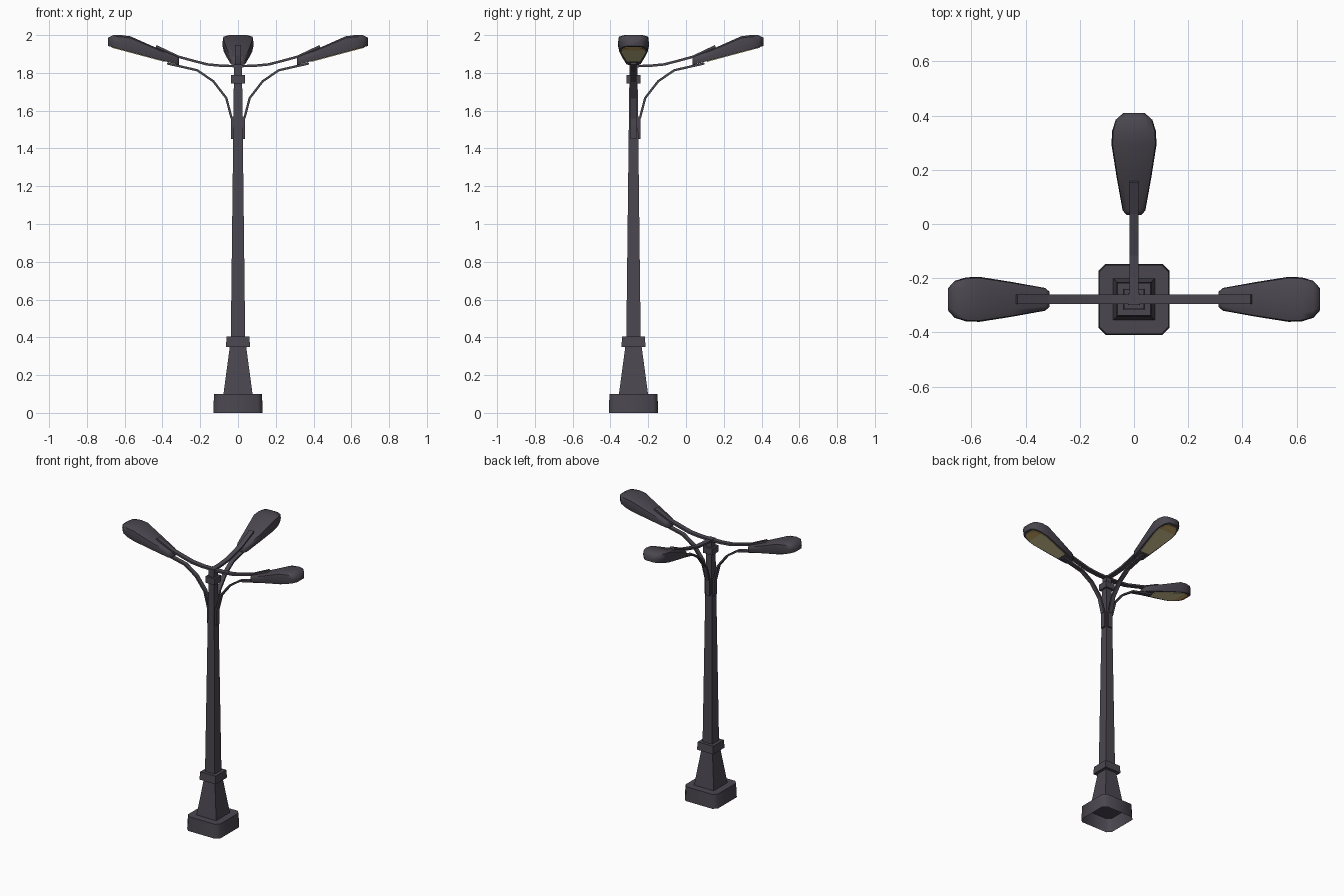
import bpy, bmesh, math
from mathutils import Vector, Matrix

if "Cube" in bpy.data.objects:
    bpy.data.objects.remove(bpy.data.objects["Cube"])

POLE_Y = -0.278


def material(name, rgb):
    m = bpy.data.materials.new(name)
    m.diffuse_color = (*rgb, 1)
    m.use_nodes = True
    m.node_tree.nodes["Principled BSDF"].inputs["Base Color"].default_value = m.diffuse_color
    return m


METAL = material("dark_metal", (0.070, 0.062, 0.079))
GLASS = material("lamp_glass", (0.60, 0.53, 0.28))
AMBER = material("amber_glass", (0.58, 0.38, 0.13))


def loft(name, rings, mat, angle=0, caps=(True, True), smooth=None):
    """Skin a list of equal-length point rings, then turn about the pole axis."""
    bm = bmesh.new()
    loops = [[bm.verts.new(p) for p in r] for r in rings]
    n = len(loops[0])
    for a, b in zip(loops, loops[1:]):
        for i in range(n):
            j = (i + 1) % n
            bm.faces.new((a[i], a[j], b[j], b[i]))
    if caps[0]:
        bm.faces.new(loops[0][::-1])
    if caps[1]:
        bm.faces.new(loops[-1])
    bmesh.ops.recalc_face_normals(bm, faces=bm.faces)
    bm.transform(Matrix.Translation((0, POLE_Y, 0)) @ Matrix.Rotation(math.radians(angle), 4, 'Z'))
    me = bpy.data.meshes.new(name)
    bm.to_mesh(me)
    bm.free()
    me.materials.append(mat)
    ob = bpy.data.objects.new(name, me)
    bpy.context.collection.objects.link(ob)
    if smooth:
        bpy.ops.object.select_all(action='DESELECT')
        bpy.context.view_layer.objects.active = ob
        ob.select_set(True)
        bpy.ops.object.shade_smooth_by_angle(angle=math.radians(smooth))
    return ob


def square(h, z):
    return [(-h, -h, z), (h, -h, z), (h, h, z), (-h, h, z)]


def cut_square(h, c, z):
    k = h - c
    return [(-k, -h, z), (k, -h, z), (h, -k, z), (h, k, z),
            (k, h, z), (-k, h, z), (-h, k, z), (-h, -k, z)]


# Pole, bottom to top (the base is hollow underneath)
loft("base", [cut_square(0.131, 0.026, 0), cut_square(0.127, 0.025, 0.10)], METAL,
     caps=(False, True), smooth=60)
loft("plinth", [square(0.077, 0.10), square(0.042, 0.36)], METAL, caps=(False, True))
loft("lower_collar", [square(0.064, 0.35), square(0.060, 0.405)], METAL)
loft("pole", [square(0.038, 0.40), square(0.021, 1.845)], METAL)
loft("upper_collar", [square(0.036, 1.745), square(0.036, 1.79)], METAL)


def strip(name, path, width, thick, angle):
    """Flat bar of given width following a path in the x-z plane."""
    pts = [Vector((x, 0, z)) for x, z in path]
    rings = []
    for i, p in enumerate(pts):
        t = (pts[min(i + 1, len(pts) - 1)] - pts[max(i - 1, 0)]).normalized()
        nrm = Vector((-t.z, 0, t.x)) * thick / 2
        w = Vector((0, width / 2, 0))
        rings.append([p - nrm - w, p - nrm + w, p + nrm + w, p + nrm - w])
    loft(name, rings, METAL, angle)


# Lamp head: outline (distance, half width, height) on a sloping underside
HEAD = [(0.312, 0.028, 0.040), (0.328, 0.042, 0.043), (0.45, 0.064, 0.062),
        (0.57, 0.083, 0.083), (0.62, 0.081, 0.076), (0.662, 0.068, 0.064),
        (0.687, 0.040, 0.044)]
PANE = [(0.39, 0.036), (0.57, 0.066), (0.615, 0.064)]
TIP = [(0.615, 0.064), (0.655, 0.048), (0.671, 0.029)]


def under(x):
    return 1.843 + (x - 0.317) * 0.268


def around(pts):
    return pts + [(x, -y, z) for x, y, z in reversed(pts)]


def head_section(x, w, h):
    z = under(x)
    return around([(x, w * 0.90, z), (x, w, z + h * 0.45), (x, w * 0.95, z + h * 0.88),
                   (x, w * 0.6, z + h)])


def pane(name, outline, mat, angle):
    loft(name, [around([(x, w, under(x) + dz) for x, w in outline]) for dz in (0.003, -0.004)],
         mat, angle)


ARM_TOP = [(0.0, 1.836), (0.08, 1.837), (0.163, 1.845), (0.24, 1.865), (0.317, 1.886), (0.433, 1.941)]
ARM_LOW = [(0.034, 1.56), (0.062, 1.667), (0.131, 1.756), (0.216, 1.814), (0.375, 1.850)]

# Three arms with lamps: right, back and left
for side, ang in (("right", 0), ("back", 90), ("left", 180)):
    strip(side + "_upper_arm", ARM_TOP, 0.034, 0.013, ang)
    strip(side + "_lower_arm", ARM_LOW, 0.030, 0.012, ang)
    strip(side + "_bracket", [(0.027, 1.45), (0.027, 1.57)], 0.034, 0.018, ang)
    loft(side + "_lamp_head", [head_section(*s) for s in HEAD], METAL, ang, smooth=60)
    pane(side + "_lamp_glass", PANE, GLASS, ang)
    pane(side + "_glass_tip", TIP, AMBER, ang)
